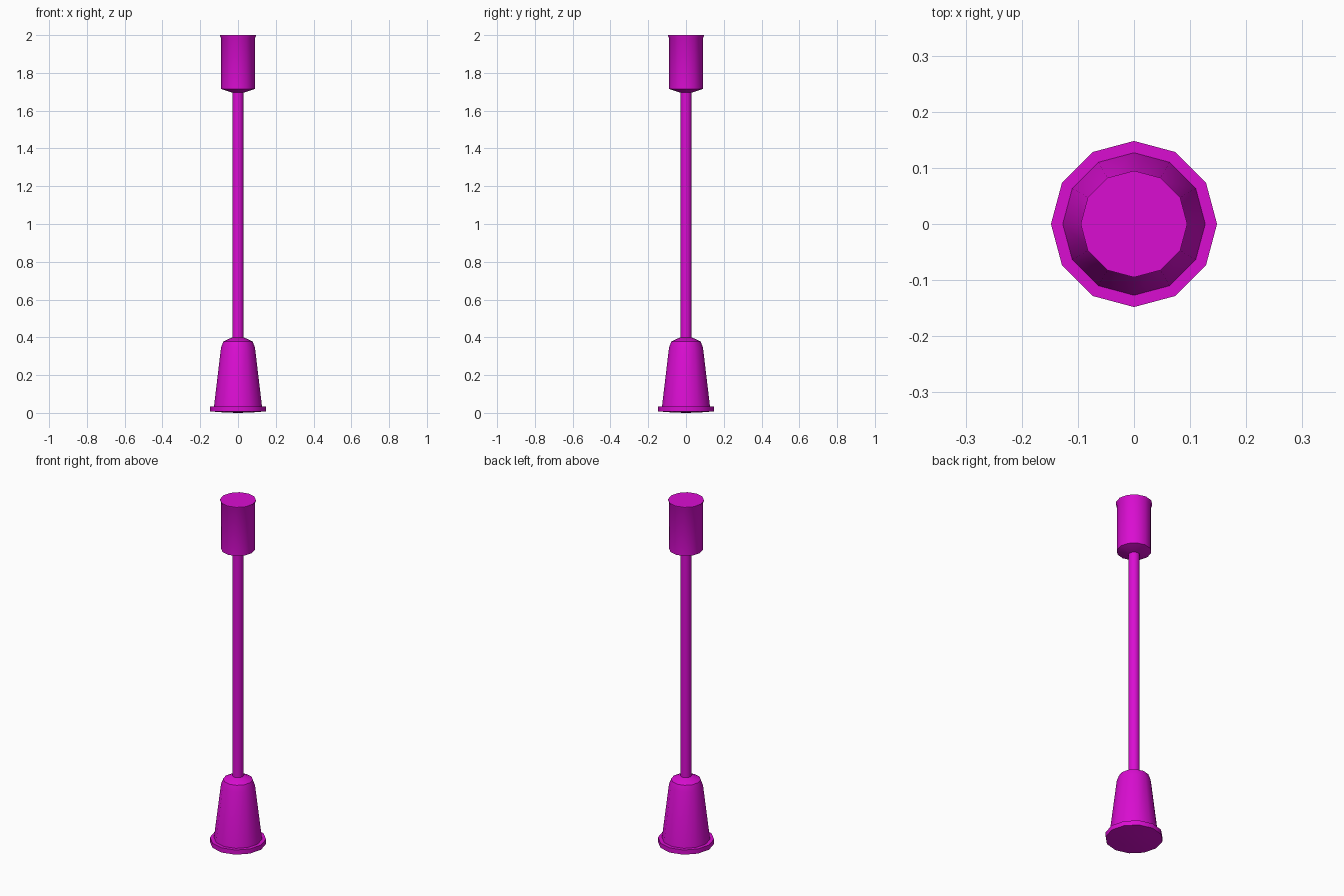
import bpy, bmesh, math

if "Cube" in bpy.data.objects:
    bpy.data.objects.remove(bpy.data.objects["Cube"])

magenta = bpy.data.materials.new("magenta")
magenta.diffuse_color = (0.70, 0.004, 0.64, 1)
magenta.use_nodes = True
magenta.node_tree.nodes["Principled BSDF"].inputs["Base Color"].default_value = magenta.diffuse_color


def lathe(name, profile, sides=12):
    """Spin a (radius, height) profile; radius 0 makes a pole point."""
    bm = bmesh.new()
    rings = []
    for r, z in profile:
        n = 1 if r == 0 else sides
        rings.append([bm.verts.new((r * math.cos(2 * math.pi * i / sides),
                                    r * math.sin(2 * math.pi * i / sides), z))
                      for i in range(n)])
    for a, b in zip(rings, rings[1:]):
        for i in range(sides):
            j = (i + 1) % sides
            if len(a) == 1:
                bm.faces.new((a[0], b[j], b[i]))
            elif len(b) == 1:
                bm.faces.new((a[i], a[j], b[0]))
            else:
                bm.faces.new((a[i], a[j], b[j], b[i]))
    bmesh.ops.recalc_face_normals(bm, faces=bm.faces[:])
    mesh = bpy.data.meshes.new(name)
    bm.to_mesh(mesh)
    bm.free()
    mesh.materials.append(magenta)
    ob = bpy.data.objects.new(name, mesh)
    bpy.context.collection.objects.link(ob)
    bpy.ops.object.select_all(action='DESELECT')
    ob.select_set(True)
    bpy.context.view_layer.objects.active = ob
    bpy.ops.object.shade_smooth_by_angle(angle=math.radians(40))
    return ob


# Flanged foot with tapering bell
lathe("base", [(0, 0), (0.07, 0.002), (0.148, 0.008), (0.148, 0.035), (0.127, 0.035),
               (0.09, 0.345), (0.078, 0.378), (0.03, 0.4), (0, 0.4)])
# Thin shaft
lathe("pole", [(0, 0.38), (0.03, 0.38), (0.03, 1.71), (0, 1.71)])
# Cylindrical head with small flared lip
lathe("head", [(0, 1.695), (0.03, 1.695), (0.09, 1.715), (0.09, 1.985),
               (0.095, 1.995), (0.095, 2.0), (0, 2.0)])
